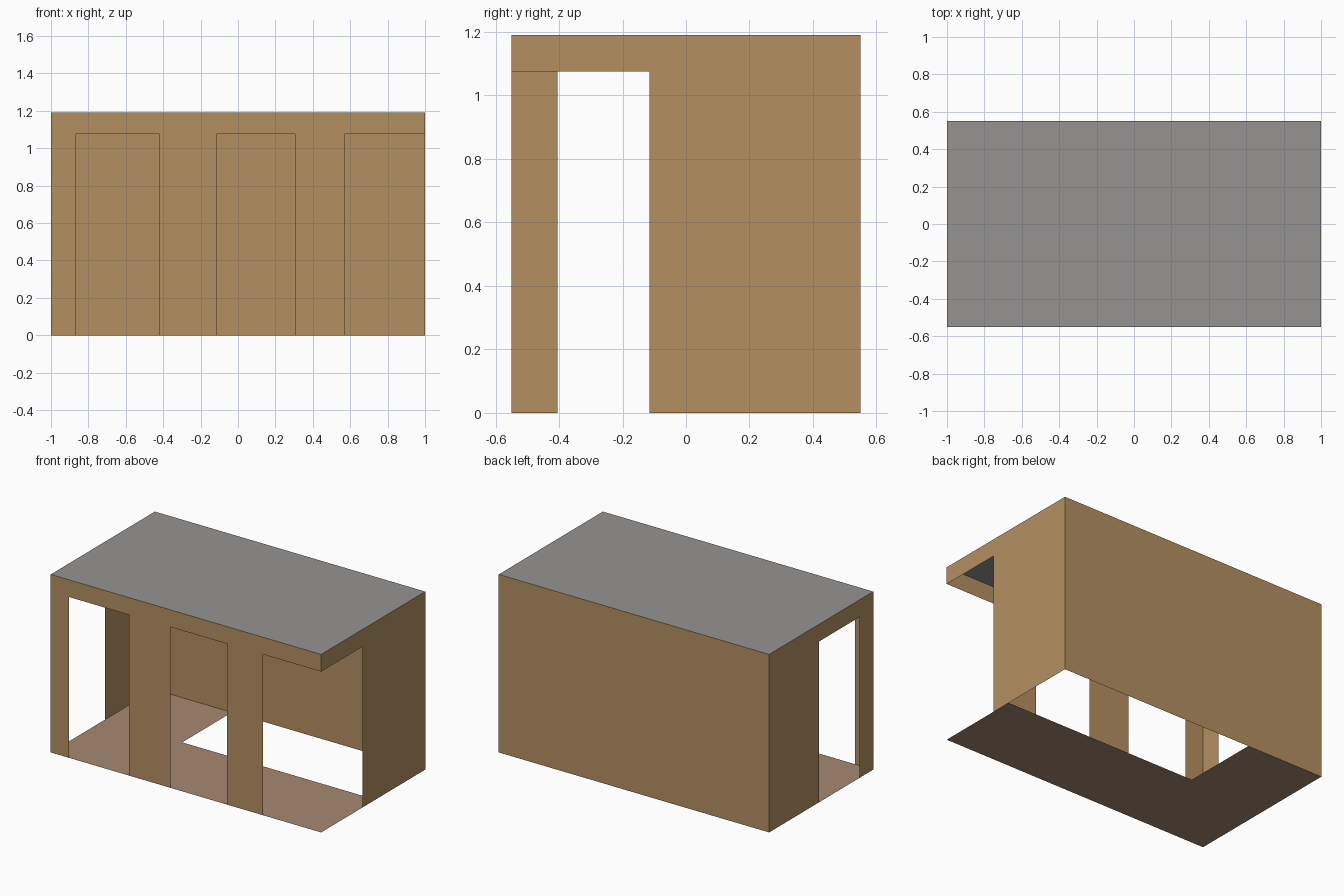
import bpy
import bmesh

if "Cube" in bpy.data.objects:
    bpy.data.objects.remove(bpy.data.objects["Cube"])

X, Y, H = 1.0, 0.55, 1.19   # half length, half depth, height
D = 1.075                   # top of the openings


def material(name, rgb):
    m = bpy.data.materials.new(name)
    lin = [(c / 255 / 12.92) if c < 10 else ((c / 255 + 0.055) / 1.055) ** 2.4 for c in rgb]
    m.diffuse_color = (*lin, 1)
    m.use_nodes = True
    m.node_tree.nodes["Principled BSDF"].inputs["Base Color"].default_value = m.diffuse_color
    return m


WALL = material("tan wall", (180, 144, 97))
ROOF = material("grey roof", (150, 148, 146))
FLOOR = material("brown floor", (166, 136, 113))


def sheet(name, outline, place, normal, mat):
    """One flat sheet from a 2D outline, with its normal turned the given way."""
    bm = bmesh.new()
    face = bm.faces.new([bm.verts.new(place(u, v)) for u, v in outline])
    face.normal_update()
    if sum(a * b for a, b in zip(face.normal, normal)) < 0:
        face.normal_flip()
    bmesh.ops.triangulate(bm, faces=bm.faces[:])
    bmesh.ops.dissolve_limit(bm, angle_limit=0.01, verts=bm.verts[:], edges=bm.edges[:])
    me = bpy.data.meshes.new(name)
    bm.to_mesh(me)
    bm.free()
    me.materials.append(mat)
    ob = bpy.data.objects.new(name, me)
    bpy.context.collection.objects.link(ob)


def wall(half, doors, open_start=False, open_end=False):
    """Wall outline with door notches; open ends have no post at the corner."""
    pts = [] if open_start else [(-half, 0)]
    for a, b in doors:
        notch = [(a, 0), (a, D), (b, D), (b, 0)]
        if a <= -half:
            notch = notch[1:]
        if b >= half:
            notch = notch[:-1]
        pts += notch
    if not open_end:
        pts.append((half, 0))
    return pts + [(half, H), (-half, H)]


# Front wall: two doorways and an open right corner
sheet("front_wall", wall(X, [(-0.865, -0.42), (-0.115, 0.305), (0.57, X)], open_end=True),
      lambda u, v: (u, -Y, v), (0, -1, 0), WALL)
# Back wall: solid
sheet("back_wall", wall(X, []), lambda u, v: (u, Y, v), (0, 1, 0), WALL)
# Left wall: one doorway
sheet("left_wall", wall(Y, [(-0.405, 0.025)]), lambda u, v: (-X, u, v), (-1, 0, 0), WALL)
# Right wall: open at the front corner
sheet("right_wall", wall(Y, [(-Y, -0.115)], open_start=True),
      lambda u, v: (X, u, v), (1, 0, 0), WALL)
# Roof
sheet("roof", [(-X, -Y), (X, -Y), (X, Y), (-X, Y)], lambda u, v: (u, v, H), (0, 0, 1), ROOF)
# L-shaped floor
sheet("floor", [(-X, -Y), (X, -Y), (X, 0.025), (-0.43, 0.025), (-0.43, Y), (-X, Y)],
      lambda u, v: (u, v, 0), (0, 0, 1), FLOOR)
